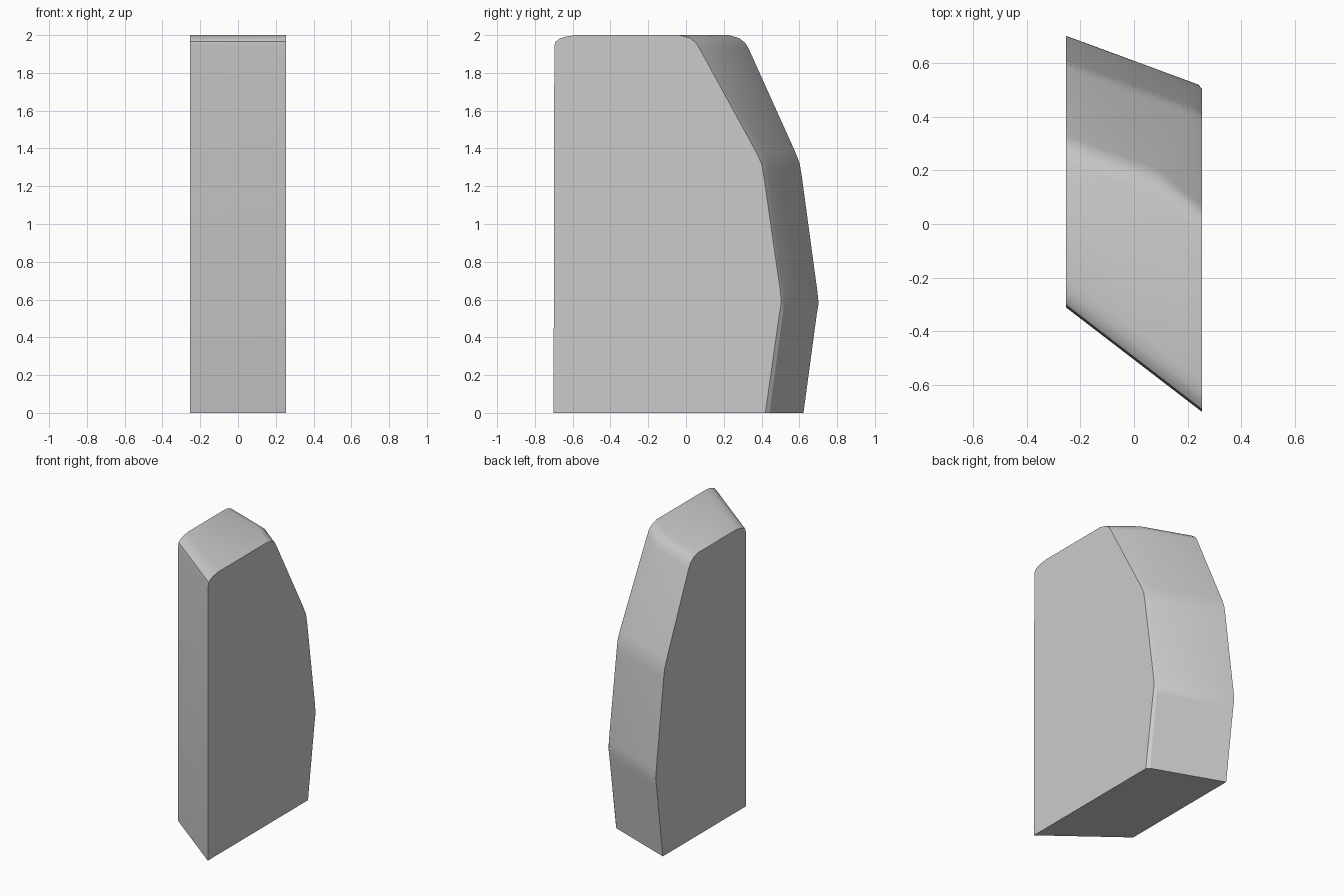
import bpy, bmesh, math

if "Cube" in bpy.data.objects:
    bpy.data.objects.remove(bpy.data.objects["Cube"])

# Back edge rows, bottom to top: z, y on left side, (x, y) of the crease, y on right side
back = [
    (0.00, 0.622, 0.235, 0.443, 0.420),
    (0.52, 0.692, 0.240, 0.512, 0.494),
    (0.58, 0.702, 0.240, 0.520, 0.504),
    (0.64, 0.696, 0.240, 0.515, 0.500),
    (1.26, 0.612, 0.212, 0.441, 0.411),
    (1.32, 0.602, 0.205, 0.434, 0.400),
    (1.38, 0.579, 0.195, 0.413, 0.372),
    (1.93, 0.331, 0.085, 0.206, 0.071),
    (1.96, 0.312, 0.080, 0.188, 0.052),
    (1.985, 0.280, 0.080, 0.158, 0.020),
    (2.00, 0.228, 0.080, 0.112, -0.035),
]
# Front edge, top to bottom: z, inset from the front plane
front = [(2.00, 0.115), (1.992, 0.065), (1.98, 0.03), (1.965, 0.01), (1.94, 0.004), (0.0, 0.0)]
W = 0.254


def front_y(x):
    return -0.506 - 0.768 * x


# Three cross-sections (left side, crease, right side) in matching order
left = [(-W, yl, z) for z, yl, xm, ym, yr in back]
crease = [(xm, ym, z) for z, yl, xm, ym, yr in back]
right = [(W, yr, z) for z, yl, xm, ym, yr in back]
for ring, x in ((left, -W), (crease, 0.08), (right, W)):
    ring += [(x, front_y(x) + inset, z) for z, inset in front]

# Loft the sections and cap the two sides
bm = bmesh.new()
rings = [[bm.verts.new(p) for p in r] for r in (left, crease, right)]
n = len(left)
for a, b in zip(rings, rings[1:]):
    for i in range(n):
        j = (i + 1) % n
        bm.faces.new((a[i], a[j], b[j], b[i]))
bm.faces.new(rings[0])
bm.faces.new(rings[2][::-1])
bmesh.ops.recalc_face_normals(bm, faces=bm.faces)

mesh = bpy.data.meshes.new("faceted_block")
bm.to_mesh(mesh)
bm.free()
block = bpy.data.objects.new("faceted_block", mesh)
bpy.context.collection.objects.link(block)
bpy.context.view_layer.objects.active = block
block.select_set(True)
bpy.ops.object.shade_smooth_by_angle(angle=math.radians(30))
